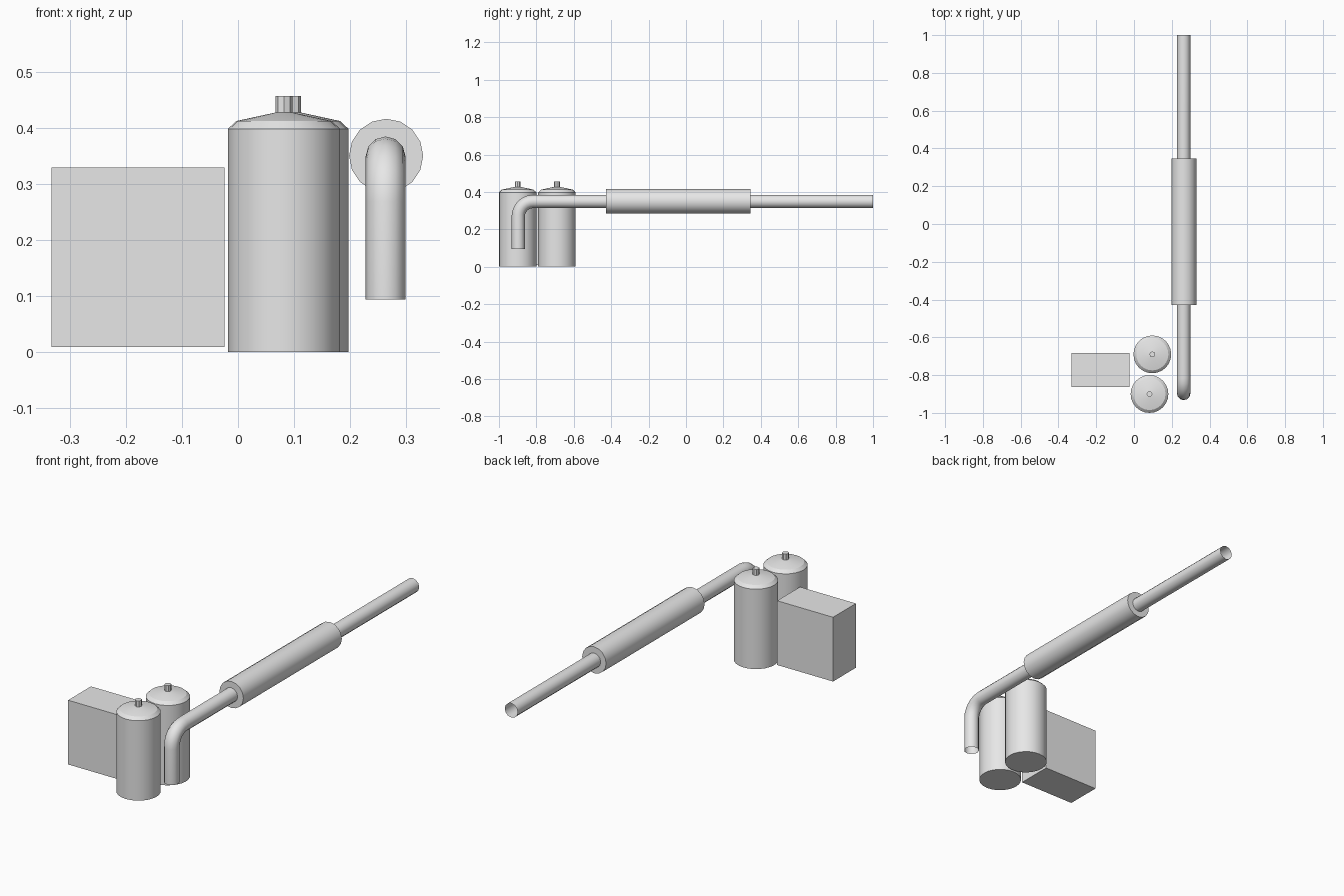
import bpy, bmesh, math
from mathutils import Vector

cube = bpy.data.objects.get("Cube")
if cube:
    bpy.data.objects.remove(cube, do_unlink=True)

grey = bpy.data.materials.new("plain grey")
grey.use_nodes = True
grey.diffuse_color = (0.8, 0.8, 0.8, 1)
grey.node_tree.nodes["Principled BSDF"].inputs["Base Color"].default_value = (0.8, 0.8, 0.8, 1)


def finish(name, bm, angle=None):
    """Turn a bmesh into a named object, smooth below the given angle."""
    mesh = bpy.data.meshes.new(name)
    bmesh.ops.recalc_face_normals(bm, faces=bm.faces)
    bm.to_mesh(mesh)
    bm.free()
    mesh.materials.append(grey)
    obj = bpy.data.objects.new(name, mesh)
    bpy.context.collection.objects.link(obj)
    if angle:
        bpy.ops.object.select_all(action='DESELECT')
        obj.select_set(True)
        bpy.context.view_layer.objects.active = obj
        bpy.ops.object.shade_smooth_by_angle(angle=math.radians(angle))
    return obj


def tube(name, stations, sides, closed, angle):
    """Join rings; each station is (centre, radius, first axis, second axis)."""
    bm = bmesh.new()
    rings = []
    for centre, radius, u, v in stations:
        turns = [math.tau * i / sides for i in range(sides)]
        rings.append([bm.verts.new(centre + radius * (math.cos(t) * u + math.sin(t) * v))
                      for t in turns])
    for a, b in zip(rings, rings[1:]):
        for i in range(sides):
            j = (i + 1) % sides
            bm.faces.new((a[i], a[j], b[j], b[i]))
    if closed:
        bm.faces.new(rings[0])
        bm.faces.new(rings[-1])
    return finish(name, bm, angle)


X, Y, Z = Vector((1, 0, 0)), Vector((0, 1, 0)), Vector((0, 0, 1))


def upright(name, x, y, profile, sides):
    stations = [(Vector((x, y, z)), r, X, Y) for r, z in profile]
    return tube(name, stations, sides, True, 28)


# Two tanks with shallow conical lids and small spouts
for side, x, y in (("front", 0.082, -0.9), ("back", 0.097, -0.69)):
    upright(side + "_tank", x, y,
            [(0.1, 0), (0.1, 0.398), (0.085, 0.412), (0.016, 0.427)], 24)
    upright(side + "_tank_spout", x, y, [(0.0155, 0.425), (0.0155, 0.457)], 8)

# Rectangular box beside the tanks
bm = bmesh.new()
bmesh.ops.create_cube(bm, size=1)
bmesh.ops.scale(bm, vec=(0.308, 0.18, 0.32), verts=bm.verts)
bmesh.ops.translate(bm, vec=(-0.178, -0.773, 0.169), verts=bm.verts)
finish("box", bm)

# Open pipe: vertical drop, quarter bend, long straight run
px, py, pz, bend, radius = 0.263, -0.897, 0.349, 0.08, 0.0355
stations = [(Vector((px, py, 0.094)), radius, X, Y)]
steps = 6
for i in range(steps + 1):
    t = math.pi / 2 * i / steps
    outward = -math.cos(t) * Y + math.sin(t) * Z
    centre = Vector((px, py + bend, pz - bend)) + bend * outward
    stations.append((centre, radius, X, -outward))
stations.append((Vector((px, 1, pz)), radius, X, -Z))
tube("exhaust_pipe", stations, 12, False, 40)

# Wider silencer around the pipe
tube("silencer", [(Vector((px + 0.001, y, pz + 0.001)), 0.066, X, Z) for y in (-0.429, 0.346)],
     16, True, 40)
